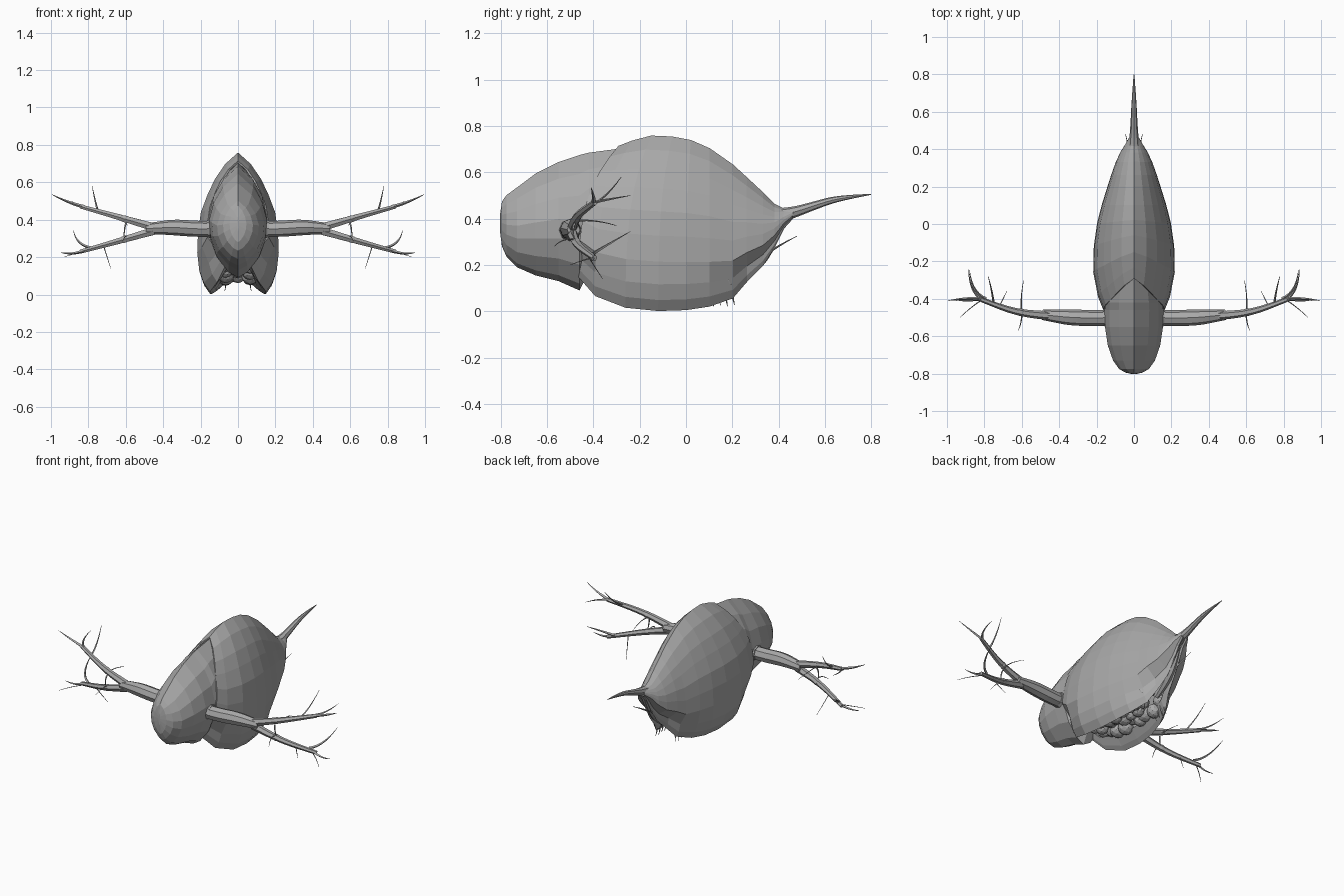
import bpy, bmesh, random
from mathutils import Vector

random.seed(4)
cube = bpy.data.objects.get("Cube")
if cube:
    bpy.data.objects.remove(cube)

grey = bpy.data.materials.new("body_grey")
grey.use_nodes = True
COLOUR = (0.4, 0.4, 0.4, 1)
grey.diffuse_color = COLOUR
grey.node_tree.nodes["Principled BSDF"].inputs["Base Color"].default_value = COLOUR


def add_object(name, data):
    ob = bpy.data.objects.new(name, data)
    data.materials.append(grey)
    bpy.context.scene.collection.objects.link(ob)
    return ob


def loft(name, stations, profile, cap=False):
    """Skin mirrored arches: bottom y, bottom z, top y, top z, half width, lip spread."""
    bm = bmesh.new()
    rows = []
    for yb, zb, yt, zt, w, lip in stations:
        half = [(w * f * (lip if t < .2 else 1), yb + (yt - yb) * t ** 3, zb + (zt - zb) * t)
                for f, t in profile]
        ring = half + [(-x, y, z) for x, y, z in reversed(half[:-1])]
        rows.append([bm.verts.new(p) for p in ring])
    for a, b in zip(rows, rows[1:]):
        for i in range(len(a) - 1):
            bm.faces.new((a[i], a[i + 1], b[i + 1], b[i]))
    if cap:
        bm.faces.new(rows[0])
        bm.faces.new(rows[-1])
        bmesh.ops.remove_doubles(bm, verts=bm.verts, dist=0.0005)
    bmesh.ops.recalc_face_normals(bm, faces=bm.faces)
    mesh = bpy.data.meshes.new(name)
    bm.to_mesh(mesh)
    bm.free()
    return add_object(name, mesh)


def tube(name, points, radii, sides=1):
    """Tapered tube along a smooth path."""
    curve = bpy.data.curves.new(name, "CURVE")
    curve.dimensions = "3D"
    curve.bevel_depth = 1
    curve.bevel_resolution = sides
    curve.use_fill_caps = True
    curve.resolution_u = 4
    sp = curve.splines.new("NURBS")
    sp.points.add(len(points) - 1)
    for p, co, r in zip(sp.points, points, radii):
        p.co = (*co, 1)
        p.radius = r
    sp.order_u = 3
    sp.use_endpoint_u = True
    sp.use_smooth = False
    return add_object(name, curve)


# Two-valved shell, open along the belly, lips closing at the head and the rear
shell_profile = [(.42, .10), (.6, .03), (.7, 0), (.84, .06), (.95, .15), (1, .28), (.98, .43),
                 (.91, .57), (.74, .7), (.56, .81), (.3, .92), (0, 1)]
shell_stations = [
    (-.46, .15, -.29, .71, .16, .65), (-.39, .07, -.23, .733, .188, .85),
    (-.26, .02, -.15, .754, .213, 1), (-.12, .006, -.06, .75, .21, 1),
    (0, .01, .02, .735, .193, 1), (.1, .025, .1, .70, .168, .95),
    (.2, .06, .2, .63, .137, .75), (.26, .13, .26, .575, .118, .5),
    (.33, .2, .33, .51, .093, .38), (.38, .28, .38, .46, .07, .38),
    (.42, .36, .42, .44, .045, .5), (.46, .405, .46, .438, .022, 1)]
shell = loft("shell", shell_stations, shell_profile)
solid = shell.modifiers.new("thickness", "SOLIDIFY")
solid.thickness = 0.01
solid.offset = 0

# Keeled head with a short beak tucked under the shell
head_profile = [(0, 0), (.32, .05), (.72, .19), (.95, .36), (1, .52), (.84, .7), (.52, .86), (0, 1)]
head_stations = [(y, zb, y, zt, w, 1) for y, zb, zt, w in [
    (-.803, .34, .42, .006), (-.795, .28, .475, .045), (-.775, .235, .502, .08),
    (-.73, .19, .535, .112), (-.65, .155, .595, .14), (-.55, .13, .645, .155),
    (-.46, .09, .675, .157), (-.42, .17, .685, .153), (-.27, .25, .705, .125)]]
loft("head", head_stations, head_profile, cap=True)

# Tail spine
tube("tail_spine", [(0, .38, .41), (0, .45, .422), (0, .55, .455), (0, .66, .49), (0, .8, .505)],
     [.035, .025, .018, .013, .002], 2)

# Inner trunk and the hooked rear end of the abdomen
tube("trunk", [(0, -.4, .3), (0, -.2, .3), (0, .1, .3), (0, .3, .36)], [.08, .12, .1, .04], 2)
tube("abdomen", [(0, .4, .37), (0, .36, .28), (0, .29, .19), (0, .2, .12)],
     [.022, .028, .032, .018], 2)

# Clustered limbs and eggs visible through the belly opening
cluster = bmesh.new()
for row in range(9):
    y = -.34 + row * .062
    floor = .105 + .9 * max(0, y - .1) + .35 * max(0, -.2 - y)
    for side in (-1, 0, 1):
        r = random.uniform(.036, .052)
        ball = bmesh.ops.create_icosphere(cluster, subdivisions=2, radius=r)
        place = Vector((side * .066, y + random.uniform(-.015, .015),
                        floor + random.uniform(-.02, .04)))
        bmesh.ops.translate(cluster, verts=ball["verts"], vec=place)
mesh = bpy.data.meshes.new("egg_cluster")
cluster.to_mesh(mesh)
cluster.free()
add_object("egg_cluster", mesh)

# Bristles on each feeler: root, bend, tip, thickness
bristles = [
    ((.82, -.4, .468), (.91, -.395, .49), (.995, -.41, .535), .01),
    ((.75, -.425, .45), (.76, -.35, .48), (.78, -.28, .58), .006),
    ((.82, -.4, .47), (.88, -.36, .48), (.885, -.24, .5), .007),
    ((.81, -.4, .24), (.88, -.41, .208), (.95, -.41, .225), .009),
    ((.79, -.4, .25), (.87, -.37, .27), (.88, -.24, .345), .008),
    ((.6, -.475, .39), (.61, -.4, .4), (.59, -.3, .37), .004),
    ((.6, -.48, .31), (.6, -.53, .32), (.62, -.57, .28), .004),
    ((.6, -.48, .38), (.61, -.5, .34), (.61, -.47, .29), .005),
    ((.72, -.44, .265), (.7, -.4, .2), (.68, -.36, .14), .003),
    ((.82, -.41, .23), (.88, -.45, .22), (.93, -.5, .2), .003)]

# Branching swimming feelers, one per side
for s, label in ((1, "left"), (-1, "right")):
    def flip(points):
        return [(s * x, y, z) for x, y, z in points]

    tube(label + "_feeler_socket", flip([(.11, -.5, .352), (.14, -.5, .352), (.165, -.5, .352)]),
         [.055, .052, .045], 2)
    tube(label + "_feeler_base",
         flip([(.1, -.503, .35), (.22, -.503, .35), (.34, -.5, .36), (.44, -.49, .355), (.49, -.485, .352)]),
         [.042, .043, .043, .033, .028], 2)
    for part, lift in (("upper", 1), ("lower", -1)):
        mid = .35
        path = [(.45, -.49, mid + .01 * lift), (.52, -.485, mid + .03 * lift),
                (.6, -.475, mid + .053 * lift), (.7, -.45, mid + .082 * lift),
                (.84, -.395, mid + .12 * lift)]
        tube(f"{label}_{part}_feeler_branch", flip(path), [.024, .022, .019, .016, .012])
        # Raised joint around the middle of the branch
        tube(f"{label}_{part}_feeler_joint",
             flip([(.59, -.475, mid + .05 * lift), (.605, -.472, mid + .054 * lift),
                   (.62, -.468, mid + .059 * lift)]), [.018, .023, .018])
    for i, (root, bend, tip, r) in enumerate(bristles):
        tube(f"{label}_bristle_{i + 1}", flip([root, bend, tip]), [r, r * .8, .001], 0)

    # Fine hairs at the rear of the belly and a pair of tail hairs
    for i in range(4):
        y = .11 + .03 * i
        tube(f"{label}_belly_hair_{i + 1}",
             flip([(.06, y, .1), (.065, y, .06), (.07, y + .01, .02 + .006 * (i % 2))]),
             [.007, .005, .001], 0)
    tube(label + "_tail_hair", flip([(.015, .35, .25), (.03, .41, .29), (.045, .48, .325)]),
         [.006, .004, .001], 0)
